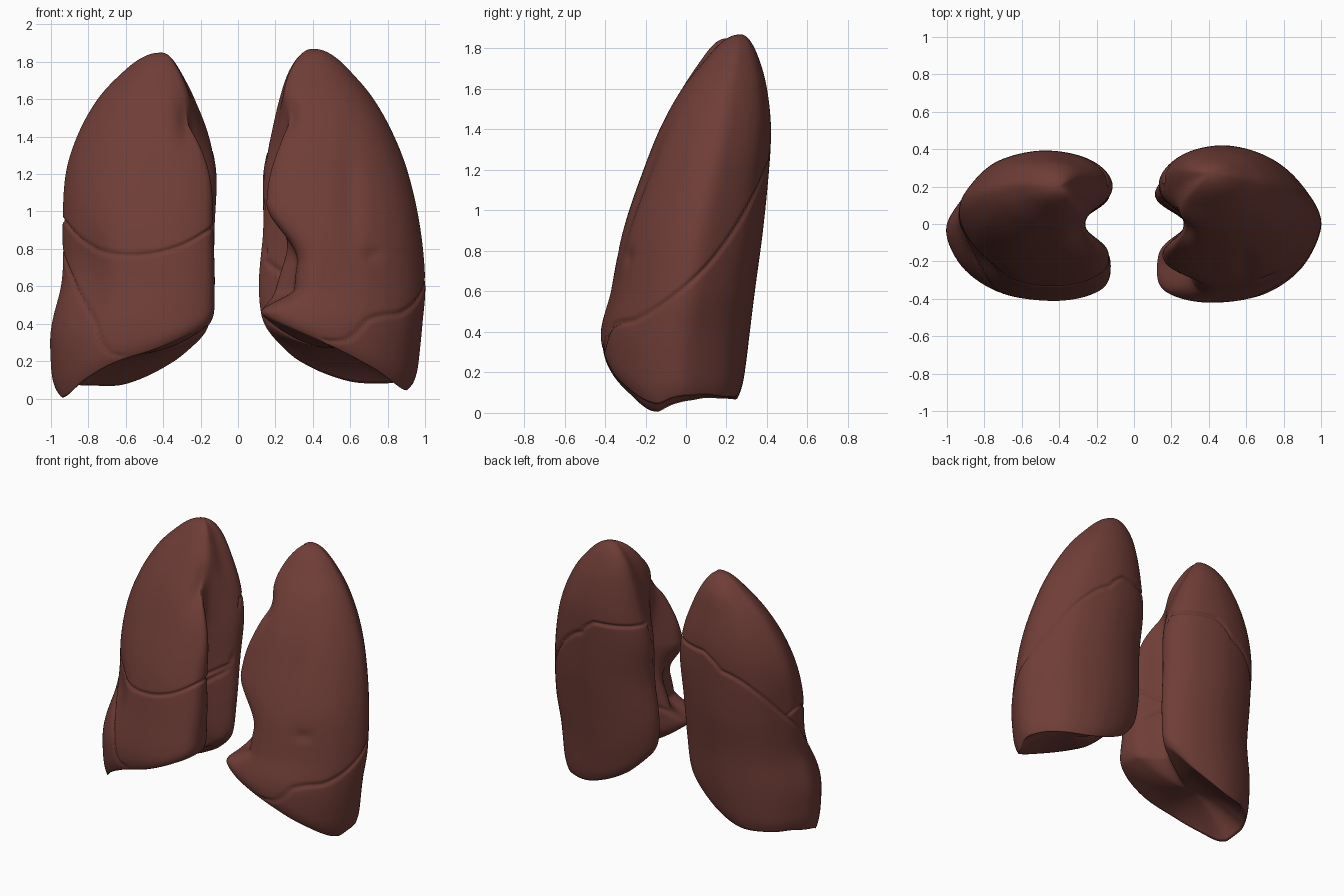
import bpy, bmesh, math
from mathutils import Vector

old = bpy.data.objects.get("Cube")
if old:
    bpy.data.objects.remove(old, do_unlink=True)

COLS, ROWS, CAP = 200, 210, 24

tissue = bpy.data.materials.new("dark_reddish_brown")
tissue.use_nodes = True
COLOUR = (0.16, 0.047, 0.038, 1)
tissue.diffuse_color = COLOUR
tissue.node_tree.nodes["Principled BSDF"].inputs["Base Color"].default_value = COLOUR
tissue.node_tree.nodes["Principled BSDF"].inputs["Roughness"].default_value = 0.6

# Horizontal section: first value runs inner to outer, second front to back
SECTION = [(0, .74), (.02, .45), (.01, .15), (.12, .035), (.36, 0), (.66, .06),
           (.89, .24), (1, .5), (.94, .7), (.76, .91), (.46, 1), (.16, .93)]


def smooth(a, b, x):
    t = min(1, max(0, (x - a) / (b - a)))
    return t * t * (3 - 2 * t)


def bell(x, centre, width):
    return math.exp(-((x - centre) / width) ** 2)


def section_point(k):
    """Point on the closed section curve."""
    n = len(SECTION)
    f = k / COLS * n
    i, t = int(f), f - int(f)
    p, q, r, s = (Vector(SECTION[(i + j) % n]) for j in (-1, 0, 1, 2))
    return q + (r - p) * (t / 2) + (p * 2 - q * 5 + r * 4 - s) * (t * t / 2) \
        + (q * 3 - p - r * 3 + s) * (t ** 3 / 2)


def curve(knots, x):
    """Smooth curve through knots of (x, value, value, ...)."""
    x = min(max(x, knots[0][0]), knots[-1][0])
    last = len(knots) - 1
    i = 0
    while i < last - 1 and x > knots[i + 1][0]:
        i += 1
    a, b = knots[i], knots[i + 1]
    before, after = knots[max(i - 1, 0)], knots[min(i + 2, last)]
    h = b[0] - a[0]
    t = (x - a[0]) / h
    out = []
    for c in range(1, len(a)):
        m = (b[c] - before[c]) / (b[0] - before[0]) * h
        n = (after[c] - a[c]) / (after[0] - a[0]) * h
        out.append(a[c] + t * m + t * t * (3 * (b[c] - a[c]) - 2 * m - n)
                   + t ** 3 * (m + n - 2 * (b[c] - a[c])))
    return out


def build_lung(name, side, stations, front_rim, back_rim, notch, fissure, front_end,
               cross, dents):
    top = stations[0][0]
    # Spacing by the root of the depth below the apex gives a round tip
    knots = [(math.sqrt(1 - s[0] / top), *s[1:]) for s in stations]
    bm = bmesh.new()

    def surface(u, v, z, shrink):
        xin, xout, front, back = curve(knots, math.sqrt(max(0, 1 - z / top)))
        inner = max(0, 1 - u / .4)
        # Hollow of the inner face where the vessels enter
        hollow = .03 + .16 * (1 - smooth(1.15, 1.7, z))
        u += inner * hollow * bell(front + v * (back - front), .0, .095)
        u = .5 + (u - .5) * shrink
        v = .5 + (v - .5) * shrink
        x = xin + u * (xout - xin)
        # Heart notch in the inner front margin
        x += notch * inner * (1 - smooth(.2, .45, v)) \
            * smooth(.45, .59, z) * (1 - smooth(.72, 1.05, z))
        return Vector((side * x, front + v * (back - front), z))

    apex = bm.verts.new((side * stations[0][1], stations[0][3], top))
    uvs = [section_point(k) for k in range(COLS)]
    rims = []
    for u, v in uvs:
        w = smooth(.25, .8, v)
        rims.append(curve(front_rim, u)[0] * (1 - w) + curve(back_rim, u)[0] * w)
    rings = []
    for r in range(1, ROWS + 1):
        q = r / ROWS
        edge = max(0, (q - .94) / .06)
        shrink = 1 - .045 * edge ** 3
        ring = []
        for (u, v), rim in zip(uvs, rims):
            z = top - (top - rim) * q ** 1.2
            ring.append(bm.verts.new(surface(u, v, z, shrink)))
        rings.append(ring)

    # Hollow underside
    rim_pts = [v.co.copy() for v in rings[-1]]
    centre = sum(rim_pts, Vector()) / COLS
    rise = .04
    for c in range(1, CAP):
        f = 1 - c / CAP
        ring = []
        for p in rim_pts:
            q = centre.lerp(p, f)
            q.z = centre.z + (p.z - centre.z) * f ** 2 + rise * (1 - f ** 2)
            ring.append(bm.verts.new(q))
        rings.append(ring)
    base = bm.verts.new(centre + Vector((0, 0, rise)))

    for k in range(COLS):
        n = (k + 1) % COLS
        bm.faces.new((apex, rings[0][k], rings[0][n]))
        bm.faces.new((base, rings[-1][n], rings[-1][k]))
        for a, b in zip(rings, rings[1:]):
            bm.faces.new((a[k], b[k], b[n], a[n]))
    bmesh.ops.recalc_face_normals(bm, faces=bm.faces)
    bm.normal_update()

    # Fissures between the lobes and shallow dents
    skin = [v for ring in rings[:ROWS - 2] for v in ring]
    moves = []
    for vert in skin:
        x, y, z = abs(vert.co.x), vert.co.y, vert.co.z
        # The oblique fissure runs level across the rounded back
        reach = y + .8 * max(0, .55 - x) * smooth(.1, .25, y)
        gap = z - curve(fissure, reach)[0]
        # and ends at the lower front margin
        ending = max(smooth(-.15, -.05, y), smooth(front_end - .04, front_end, x))
        depth = .013 * bell(gap, 0, .012) * ending
        if cross and gap > 0:
            off = z - curve(cross, x)[0]
            fade = smooth(0, .03, gap) * (1 - smooth(.1, .2, y))
            depth += fade * .013 * bell(off, 0, .011)
        for dx, dz, wx, wz, deep in dents:
            depth += deep * bell(x, dx, wx) * bell(z, dz, wz) * (1 - smooth(-.05, .15, y))
        moves.append((vert, vert.normal * depth))
    for vert, move in moves:
        vert.co -= move

    mesh = bpy.data.meshes.new(name)
    bm.to_mesh(mesh)
    bm.free()
    mesh.materials.append(tissue)
    obj = bpy.data.objects.new(name, mesh)
    bpy.context.collection.objects.link(obj)
    for poly in mesh.polygons:
        poly.use_smooth = True


# Stations: height, inner x, outer x, front y, back y
left_stations = [
    (1.87, .40, .40, .27, .27), (1.75, .275, .60, .10, .36), (1.6, .225, .725, -.02, .40),
    (1.4, .18, .835, -.13, .42), (1.2, .14, .91, -.21, .41), (.9, .135, .975, -.31, .38),
    (.6, .1, 1, -.37, .34), (.4, .11, .985, -.42, .315), (.2, .18, .965, -.405, .29),
    (.04, .26, .945, -.36, .27)]
right_stations = [
    (1.85, .41, .41, .2, .2), (1.75, .31, .61, .08, .32), (1.6, .235, .75, -.02, .36),
    (1.4, .16, .86, -.13, .39), (1.2, .12, .92, -.21, .39), (.9, .125, .94, -.31, .37),
    (.6, .12, .955, -.37, .33), (.36, .135, 1, -.41, .31), (.2, .2, 1, -.4, .29),
    (0, .28, .985, -.36, .26)]

build_lung("left_lung", 1, left_stations,
           front_rim=[(0, .45), (.35, .31), (.7, .16), (.95, .04), (1, .06)],
           back_rim=[(0, .38), (.16, .21), (.46, .1), (.76, .08), (1, .1)],
           notch=.2,
           fissure=[(-.41, .3), (-.37, .42), (-.25, .46), (-.1, .55), (.1, .72),
                    (.25, .92), (.35, 1.1), (.42, 1.25), (.5, 1.33)],
           front_end=.44, cross=None,
           dents=[(.6, 1.1, .06, .3, .015), (.72, .77, .05, .04, .012),
                  (.27, 1.52, .05, .09, .03)])
build_lung("right_lung", -1, right_stations,
           front_rim=[(0, .4), (.3, .27), (.58, .19), (.78, .1), (.95, 0), (1, .02)],
           back_rim=[(0, .36), (.16, .2), (.46, .08), (.76, .07), (1, .08)],
           notch=0,
           fissure=[(-.395, .16), (-.33, .41), (-.15, .62), (.1, .85), (.3, 1.1),
                    (.4, 1.25), (.5, 1.34)],
           front_end=.64,
           cross=[(.12, .92), (.3, .82), (.5, .77), (.7, .78), (.85, .85), (.95, .97)],
           dents=[(.27, 1.5, .06, .14, .03), (.83, .7, .12, .2, .045)])
